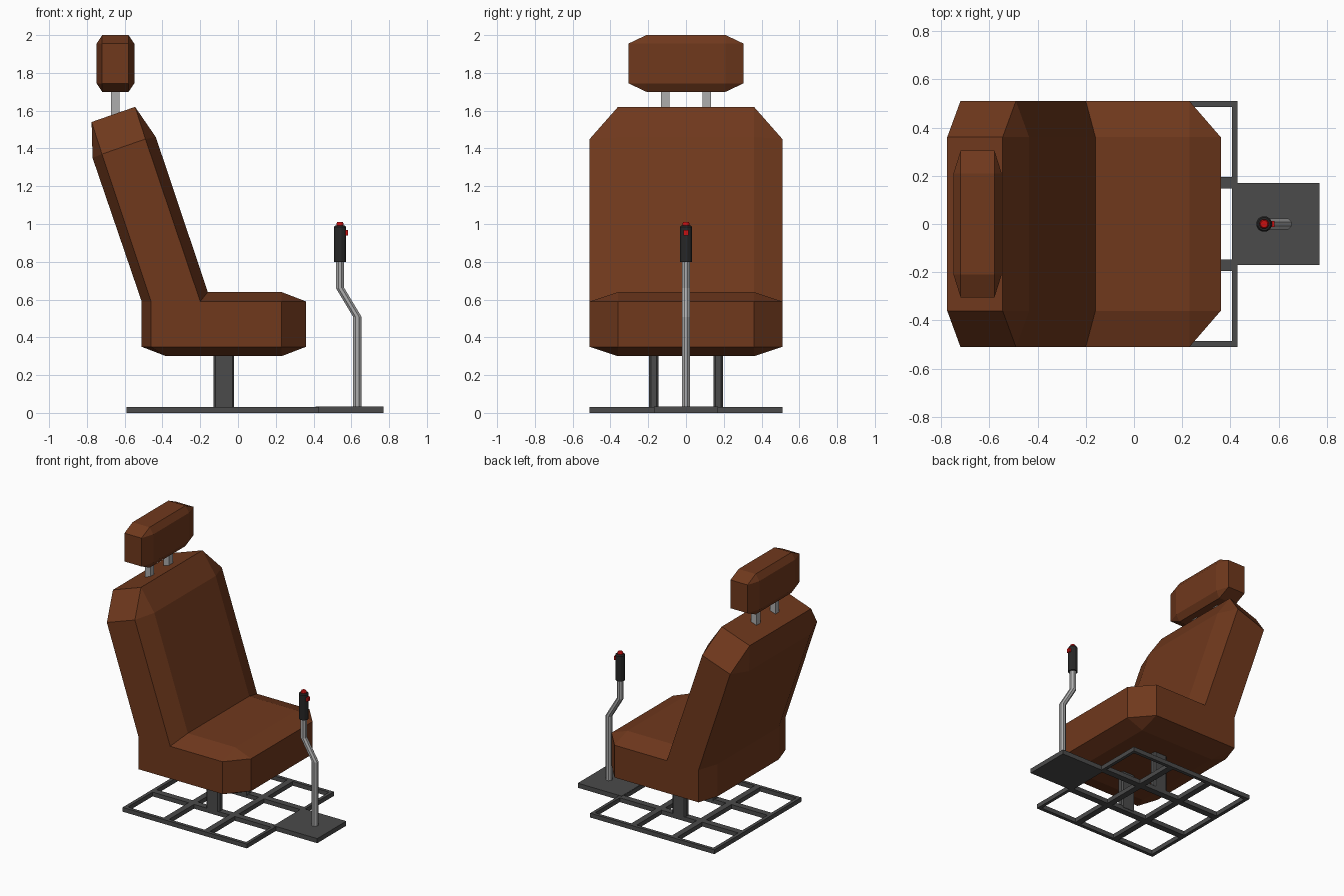
import bpy, bmesh
from math import cos, sin, pi

if "Cube" in bpy.data.objects:
    bpy.data.objects.remove(bpy.data.objects["Cube"])


def material(name, rgb):
    m = bpy.data.materials.new(name)
    m.diffuse_color = (*rgb, 1)
    m.use_nodes = True
    m.node_tree.nodes["Principled BSDF"].inputs["Base Color"].default_value = m.diffuse_color
    return m


LEATHER = material("brown leather", (0.16, 0.04, 0.012))
DARK = material("dark metal", (0.07, 0.07, 0.07))
BLACK = material("black rubber", (0.02, 0.02, 0.02))
RED = material("red plastic", (0.6, 0.005, 0.005))
STEEL = material("light metal", (0.42, 0.42, 0.42))


def finish(name, bm, mat):
    bmesh.ops.remove_doubles(bm, verts=bm.verts, dist=1e-5)
    bmesh.ops.recalc_face_normals(bm, faces=bm.faces)
    me = bpy.data.meshes.new(name)
    bm.to_mesh(me)
    bm.free()
    me.materials.append(mat)
    ob = bpy.data.objects.new(name, me)
    bpy.context.collection.objects.link(ob)
    return ob


def loft(name, rings, mat):
    """Skin a stack of equal-length rings and cap both ends."""
    bm = bmesh.new()
    vs = [[bm.verts.new(p) for p in r] for r in rings]
    for a, b in zip(vs, vs[1:]):
        for i in range(len(a)):
            j = (i + 1) % len(a)
            bm.faces.new((a[i], a[j], b[j], b[i]))
    bm.faces.new(vs[0])
    bm.faces.new(vs[-1])
    bmesh.ops.dissolve_degenerate(bm, dist=1e-5, edges=bm.edges)
    return finish(name, bm, mat)


def tube(name, path, mat, n=8):
    """Horizontal rings along a list of (x, z, radius)."""
    rings = [[(x + r * cos(2 * pi * (i + .5) / n), r * sin(2 * pi * (i + .5) / n), z)
              for i in range(n)] for x, z, r in path]
    return loft(name, rings, mat)


def box(name, x0, x1, y0, y1, z0, z1, mat, bevel=0):
    bm = bmesh.new()
    bmesh.ops.create_cube(bm, size=1)
    for v in bm.verts:
        v.co = ((x0 + x1) / 2 + v.co.x * (x1 - x0),
                (y0 + y1) / 2 + v.co.y * (y1 - y0),
                (z0 + z1) / 2 + v.co.z * (z1 - z0))
    if bevel:
        upright = [e for e in bm.edges
                   if abs(e.verts[0].co.z - e.verts[1].co.z) > 1e-4]
        bmesh.ops.bevel(bm, geom=upright, offset=bevel, segments=1, affect='EDGES')
    return finish(name, bm, mat)


# Seat: wide middle profile and smaller side profile, corners share side points
middle = [(-.38, .30), (.23, .30), (.36, .35), (.36, .59), (.23, .64), (-.16, .64),
          (-.435, 1.46), (-.545, 1.62), (-.775, 1.54), (-.77, 1.35), (-.51, .59), (-.51, .35)]
side = [(-.46, .35), (.23, .35), (.23, .59), (-.20, .59), (-.49, 1.45), (-.72, 1.37), (-.46, .59)]
corner = [0, 1, 1, 2, 2, 3, 4, 4, 5, 5, 6, 0]
outer = [side[i] for i in corner]


def at(profile, y):
    return [(x, y, z) for x, z in profile]


# Caps are made from the seven distinct side points
bm = bmesh.new()
rings = [[bm.verts.new(p) for p in at(pr, y)]
         for pr, y in ((outer, -.51), (middle, -.36), (middle, .36), (outer, .51))]
for a, b in zip(rings, rings[1:]):
    for i in range(12):
        j = (i + 1) % 12
        bm.faces.new((a[i], a[j], b[j], b[i]))
for r in (rings[0], rings[-1]):
    bm.faces.new([r[corner.index(k)] for k in range(7)])
finish("seat", bm, LEATHER)

# Headrest: hull of a box with chamfered edges
bm = bmesh.new()
h, c = (.10, .305, .15), (.03, .095, .045)
for axis in range(3):
    d = [h[k] if k == axis else h[k] - c[k] for k in range(3)]
    for sx in (-1, 1):
        for sy in (-1, 1):
            for sz in (-1, 1):
                bm.verts.new((-.649 + sx * d[0], sy * d[1], 1.85 + sz * d[2]))
bmesh.ops.convex_hull(bm, input=bm.verts)
bmesh.ops.dissolve_limit(bm, angle_limit=.02, verts=bm.verts, edges=bm.edges)
finish("headrest", bm, LEATHER)

# Paired headrest posts and seat pedestals
for s, tag in ((-1, "right"), (1, "left")):
    box(f"headrest_post_{tag}", -.672, -.628, s * .11 - .022, s * .11 + .022, 1.56, 1.72, STEEL)
    box(f"pedestal_{tag}", -.13, -.02, s * .17 - .025, s * .17 + .025, .02, .31, DARK, .01)

# Floor frame: three-by-three grid of bars
for i, (y0, y1) in enumerate(((-.51, -.485), (-.195, -.148), (.148, .195), (.485, .51))):
    box(f"frame_long_bar_{i}", -.59, .43, y0, y1, 0, .032, DARK)
for i, (x0, x1) in enumerate(((-.59, -.565), (-.27, -.225), (.065, .11), (.407, .43))):
    box(f"frame_cross_bar_{i}", x0, x1, -.51, .51, 0, .032, DARK)

# Lever plate, lever, grip and buttons
box("lever_plate", .41, .77, -.17, .17, 0, .034, DARK)
tube("lever", [(.632, .03, .024), (.632, .508, .024), (.54, .662, .024), (.54, .81, .024)], STEEL)
tube("lever_grip", [(.54, .80, .033), (.54, .985, .033), (.54, .993, .027)], BLACK, 12)
tube("top_button", [(.54, .985, .02), (.54, 1.003, .02), (.54, 1.01, .015)], RED, 12)
box("side_button", .56, .583, -.013, .013, .94, .968, RED)
